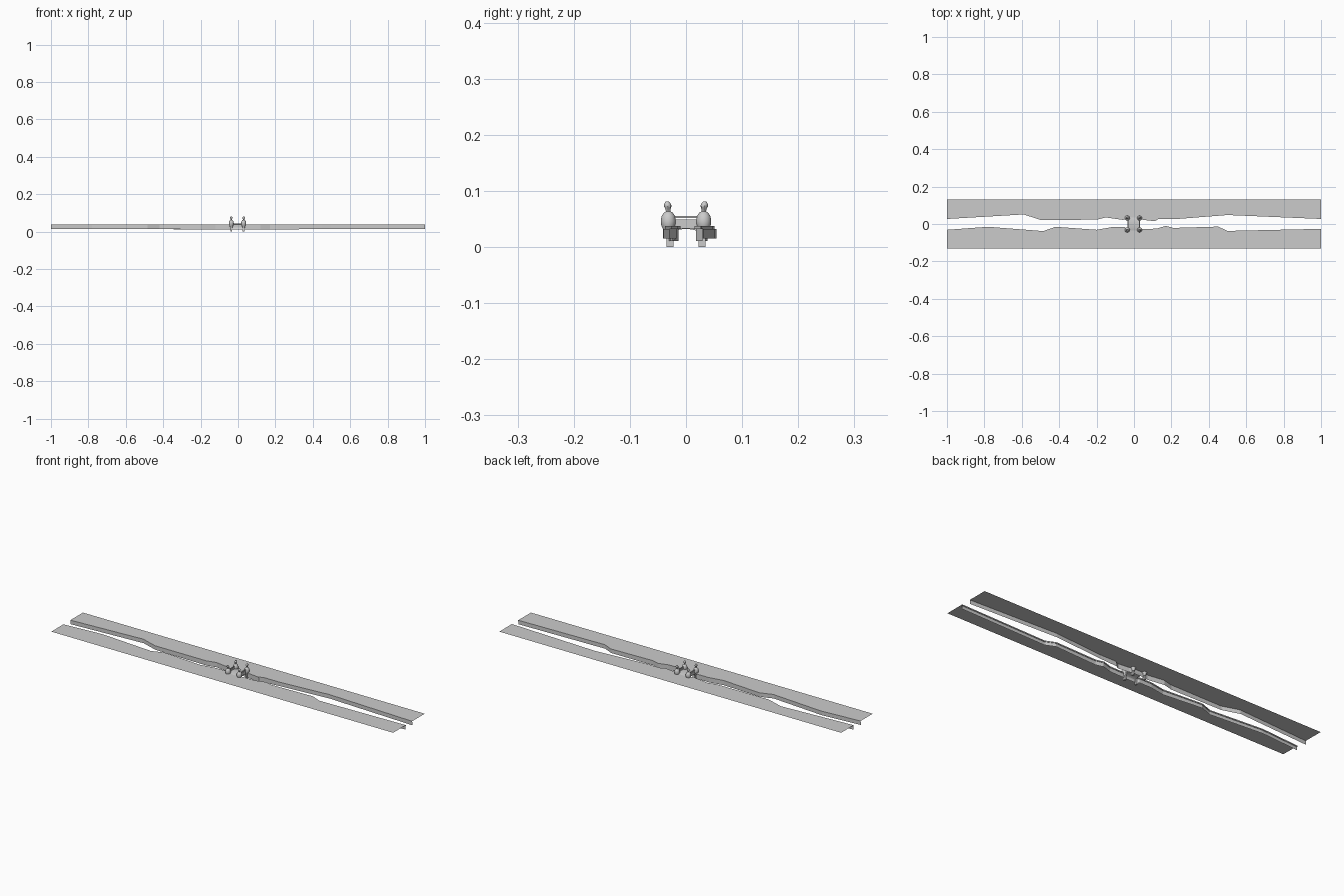
import bpy, bmesh, math

if "Cube" in bpy.data.objects:
    bpy.data.objects.remove(bpy.data.objects["Cube"])

Z = 0.0375      # ground level
HALF = 0.132    # half width of the whole site
CX = -0.003     # bridge centre line

north = [(-1, .03), (-.59, .054), (-.5, .025), (-.2, .026), (-.15, .038), (-.06, .025),
         (-.035, .03), (.03, .03), (.05, .025), (.11, .018), (.13, .029), (.22, .029),
         (.5, .051), (1, .03)]
south = [(-1, -.034), (-.78, -.018), (-.485, -.041), (-.42, -.018), (-.2, -.034),
         (-.12, -.02), (-.05, -.02), (-.035, -.03), (.03, -.03), (.12, -.028),
         (.17, -.013), (.21, -.024), (.45, -.017), (.5, -.04), (1, -.029)]


def finish(bm, name, smooth=False):
    me = bpy.data.meshes.new(name)
    bmesh.ops.recalc_face_normals(bm, faces=bm.faces)
    bm.to_mesh(me)
    bm.free()
    for p in me.polygons:
        p.use_smooth = smooth
    ob = bpy.data.objects.new(name, me)
    bpy.context.collection.objects.link(ob)
    return ob


def strip(name, rows):
    bm = bmesh.new()
    vs = [[bm.verts.new(p) for p in r] for r in rows]
    for a, b in zip(vs, vs[1:]):
        for i in range(len(a) - 1):
            bm.faces.new((a[i], a[i + 1], b[i + 1], b[i]))
    return finish(bm, name)


def box(name, c, s):
    bm = bmesh.new()
    bmesh.ops.create_cube(bm, size=1)
    for v in bm.verts:
        v.co = [c[i] + v.co[i] * s[i] for i in range(3)]
    return finish(bm, name)


def lathe(name, profile, x, y, n=12, tilt=0):
    bm = bmesh.new()
    rings = [[bm.verts.new((x + r * math.cos(2 * math.pi * k / n),
                            y + r * math.sin(2 * math.pi * k / n) + tilt * (z - profile[0][1]), z))
              for k in range(n)] for r, z in profile]
    for a, b in zip(rings, rings[1:]):
        for k in range(n):
            bm.faces.new((a[k], a[(k + 1) % n], b[(k + 1) % n], b[k]))
    bm.faces.new(rings[0])
    bm.faces.new(rings[-1])
    ob = finish(bm, name, True)
    bpy.context.view_layer.objects.active = ob
    ob.select_set(True)
    bpy.ops.object.shade_smooth_by_angle(angle=math.radians(40))
    ob.select_set(False)
    return ob


# flat ground on both banks and the stepped river walls
for name, path, s in (("north", north, 1), ("south", south, -1)):
    strip(name + "_ground", [[(x, s * HALF, Z), (x, y, Z)] for x, y in path])
    rows = []
    for x, y in path:
        low = .011 if abs(x) < .215 else .015
        rows.append([(x, y - s * o, z) for o, z in
                     ((0, Z), (.003, Z), (.003, .032), (0, .032), (0, low))])
    strip(name + "_river_wall", rows)

# arched bridge deck
rows = []
N = 10
for i in range(N + 1):
    t = -1 + 2 * i / N
    y, top, bot = t * .035, .0385 + .004 * (1 - t * t), .014 + .018 * math.sqrt(max(0, 1 - t * t))
    l, r = CX - .03, CX + .03
    rows.append([(l, y, bot), (l, y, top), (r, y, top), (r, y, bot), (l, y, bot)])
strip("bridge_deck", rows)

for sx in (-1, 1):
    x = CX + sx * .033
    # railings
    box("bridge_handrail", (x, 0, .0535), (.004, .058, .004))
    box("bridge_side_panel", (x, 0, .041), (.003, .058, .016))
    for sy in (-1, 1):
        y = sy * .0315
        # footing, rounded post and leaning finial
        box("bridge_footing", (x, y - sy * .003, .012), (.01, .013, .024))
        lathe("bridge_post", [(.006, .02), (.009, .031), (.0125, .038), (.0135, .046),
                              (.012, .055), (.008, .061), (.003, .064)], x, y)
        lathe("post_finial", [(.004, .062), (.0045, .068), (.0065, .072), (.0065, .076),
                              (.003, .081)], x, y, 8, .1 * sy)
